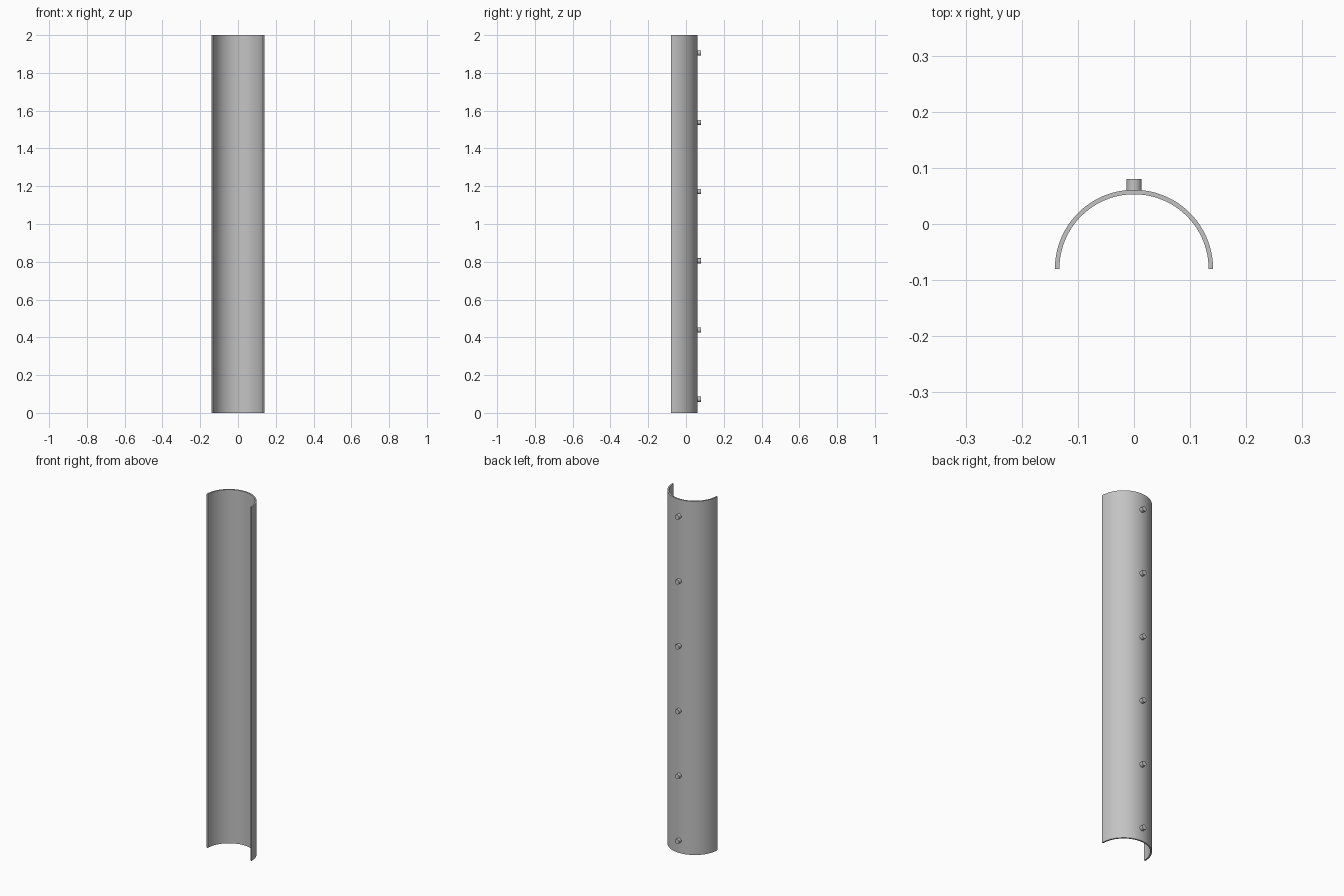
import bpy, bmesh
from math import pi, cos, sin

if "Cube" in bpy.data.objects:
    bpy.data.objects.remove(bpy.data.objects["Cube"], do_unlink=True)

HEIGHT = 2.0
OUTER, INNER = 0.141, 0.133
AXIS_Y = -0.08
SEGMENTS = 48
PINS = 6

steel = bpy.data.materials.new("grey_steel")
steel.use_nodes = True
colour = (0.55, 0.55, 0.55, 1)
steel.diffuse_color = colour
steel.node_tree.nodes["Principled BSDF"].inputs["Base Color"].default_value = colour


def finish(obj, name):
    obj.name = name
    obj.data.materials.append(steel)
    bpy.ops.object.select_all(action="DESELECT")
    obj.select_set(True)
    bpy.context.view_layer.objects.active = obj
    bpy.ops.object.shade_smooth_by_angle()


# Half-round channel: a thin arc profile extruded upwards
def arc(radius, steps):
    return [(radius * cos(pi * i / SEGMENTS), AXIS_Y + radius * sin(pi * i / SEGMENTS), 0)
            for i in steps]


bm = bmesh.new()
outer = [bm.verts.new(p) for p in arc(OUTER, range(SEGMENTS + 1))]
inner = [bm.verts.new(p) for p in arc(INNER, range(SEGMENTS + 1))]
faces = [bm.faces.new((outer[i], outer[i + 1], inner[i + 1], inner[i]))
         for i in range(SEGMENTS)]
top = bmesh.ops.extrude_face_region(bm, geom=faces, use_keep_orig=True)["geom"]
bmesh.ops.translate(bm, vec=(0, 0, HEIGHT),
                    verts=[g for g in top if isinstance(g, bmesh.types.BMVert)])
bmesh.ops.recalc_face_normals(bm, faces=bm.faces)
mesh = bpy.data.meshes.new("half_round_channel")
bm.to_mesh(mesh)
bm.free()
channel = bpy.data.objects.new("half_round_channel", mesh)
bpy.context.collection.objects.link(channel)
finish(channel, "half_round_channel")

# Row of round pins along the back
PIN_START, PIN_END = 0.058, 0.08
for i in range(PINS):
    bpy.ops.mesh.primitive_cylinder_add(
        vertices=24, radius=0.0135, depth=PIN_END - PIN_START,
        location=(0, (PIN_START + PIN_END) / 2, 0.072 + 0.3666 * i),
        rotation=(pi / 2, 0, 0))
    finish(bpy.context.object, f"back_pin_{i + 1}")
